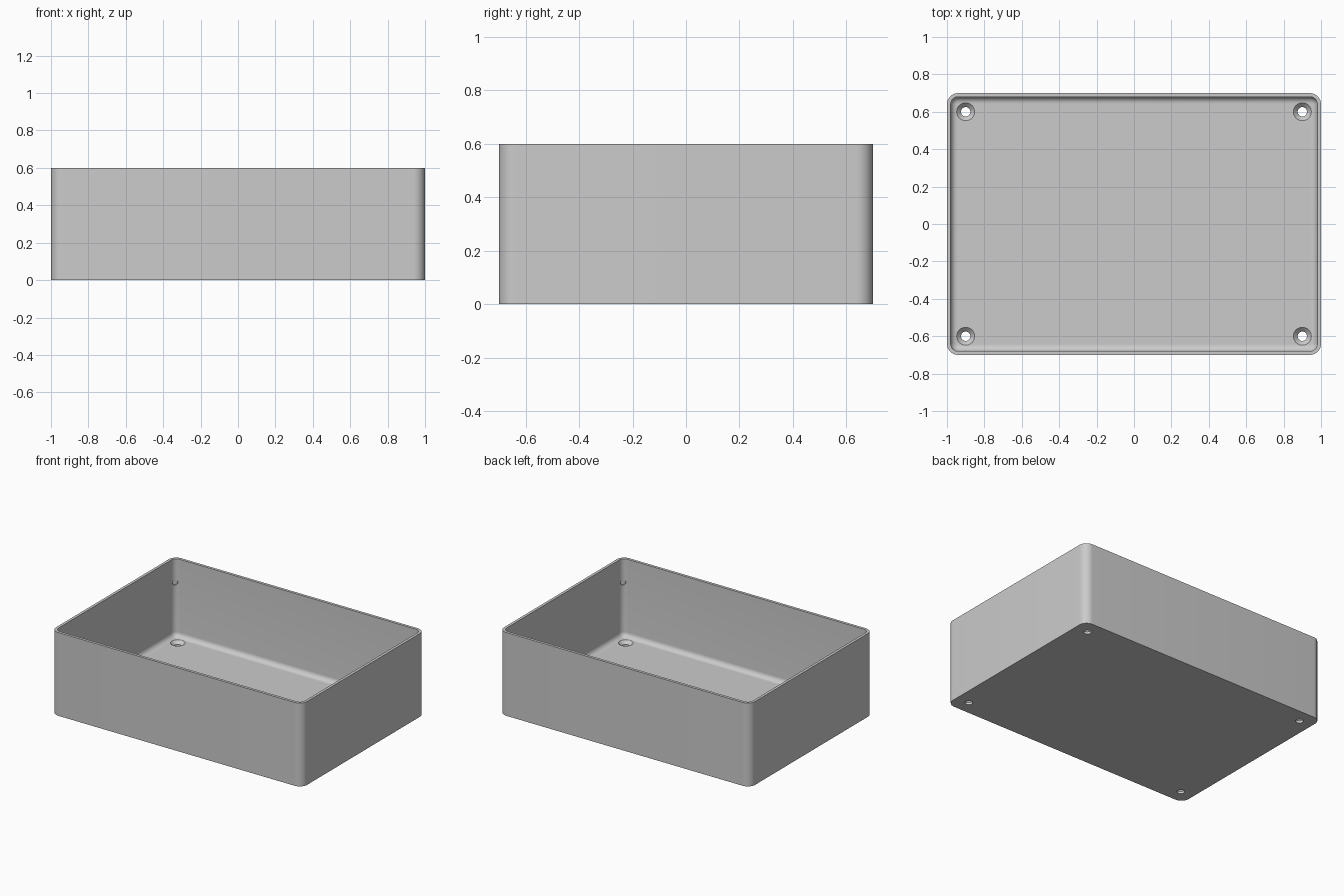
import bpy, bmesh
from math import cos, sin, pi, radians
from mathutils import Matrix, Vector

cube = bpy.data.objects.get("Cube")
if cube:
    bpy.data.objects.remove(cube, do_unlink=True)

HALF_X, HALF_Y, HEIGHT = 1.0, 0.7, 0.6
CORNER, WALL, FLOOR, FILLET = 0.06, 0.02, 0.04, 0.035
CORNER_STEPS, FILLET_STEPS = 12, 8

grey = bpy.data.materials.new("light grey plastic")
grey.use_nodes = True
colour = (0.6, 0.6, 0.6, 1)
grey.diffuse_color = colour
grey.node_tree.nodes["Principled BSDF"].inputs["Base Color"].default_value = colour


def make_object(name, bm):
    bmesh.ops.recalc_face_normals(bm, faces=bm.faces)
    mesh = bpy.data.meshes.new(name)
    bm.to_mesh(mesh)
    bm.free()
    mesh.materials.append(grey)
    obj = bpy.data.objects.new(name, mesh)
    bpy.context.collection.objects.link(obj)
    return obj


def rounded_ring(bm, inset, z):
    """Rounded rectangle of vertices, moved inwards from the outer wall."""
    r = CORNER - inset
    verts = []
    for k, (sx, sy) in enumerate(((1, 1), (-1, 1), (-1, -1), (1, -1))):
        for i in range(CORNER_STEPS + 1):
            a = (k + i / CORNER_STEPS) * pi / 2
            verts.append(bm.verts.new((sx * (HALF_X - CORNER) + r * cos(a),
                                       sy * (HALF_Y - CORNER) + r * sin(a), z)))
    return verts


def loft(bm, rings):
    """Join closed rings in order and cap both ends."""
    n = len(rings[0])
    for a, b in zip(rings, rings[1:]):
        for i in range(n):
            j = (i + 1) % n
            bm.faces.new((a[i], a[j], b[j], b[i]))
    bm.faces.new(rings[0])
    bm.faces.new(rings[-1])


# Open tray: outer wall, rim, inner wall, and fillet down to the floor
profile = [(0, 0), (0, HEIGHT), (WALL, HEIGHT)]
for i in range(FILLET_STEPS + 1):
    a = i / FILLET_STEPS * pi / 2
    profile.append((WALL + FILLET * (1 - cos(a)), FLOOR + FILLET * (1 - sin(a))))
bm = bmesh.new()
loft(bm, [rounded_ring(bm, inset, z) for inset, z in profile])
box = make_object("box_tray", bm)

# Countersunk screw holes and small blind dimples in the inner corners
cutter_bm = bmesh.new()
hole_profile = [(0.025, -0.05), (0.025, 0.017), (0.048, FLOOR), (0.048, FLOOR + 0.05)]
for sx in (-1, 1):
    for sy in (-1, 1):
        rings = []
        for r, z in hole_profile:
            rings.append([cutter_bm.verts.new((sx * 0.9 + r * cos(i * pi / 16),
                                               sy * 0.6 + r * sin(i * pi / 16), z))
                          for i in range(32)])
        loft(cutter_bm, rings)
        outward = Vector((sx, sy, 0)).normalized()
        place = Matrix.Translation((sx * 0.95, sy * 0.65, 0.43)) @ \
            outward.to_track_quat("Z", "Y").to_matrix().to_4x4()
        bmesh.ops.create_cone(cutter_bm, cap_ends=True, segments=20, radius1=0.018,
                              radius2=0.018, depth=0.066, matrix=place)
cutter = make_object("hole_cutter", cutter_bm)
cutter.hide_render = True

cut = box.modifiers.new("holes", "BOOLEAN")
cut.operation = "DIFFERENCE"
cut.solver = "EXACT"
cut.object = cutter
bpy.ops.object.select_all(action="DESELECT")
box.select_set(True)
bpy.context.view_layer.objects.active = box
bpy.ops.object.modifier_apply(modifier=cut.name)
bpy.data.objects.remove(cutter, do_unlink=True)
bpy.ops.object.shade_smooth_by_angle(angle=radians(30))
